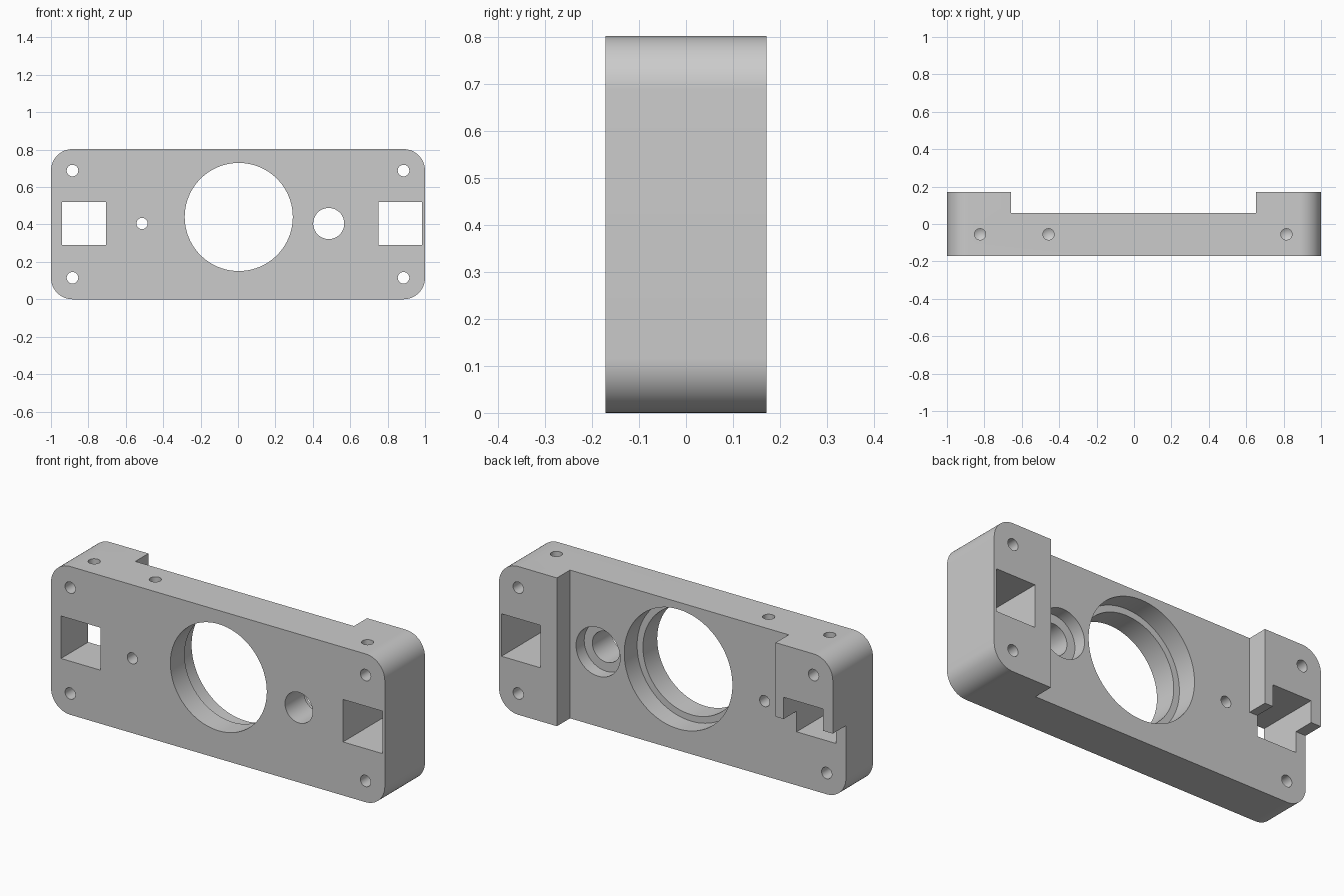
import bpy, bmesh, math
from mathutils import Matrix, Vector

cube = bpy.data.objects.get("Cube")
if cube:
    bpy.data.objects.remove(cube, do_unlink=True)

HEIGHT = 0.803
FRONT, WEB, BACK = -0.172, 0.06, 0.172
CORNER = 0.115
OVER = 0.05          # how far cutters reach past the surface


def link(name, bm):
    bmesh.ops.recalc_face_normals(bm, faces=bm.faces)
    mesh = bpy.data.meshes.new(name)
    bm.to_mesh(mesh)
    bm.free()
    obj = bpy.data.objects.new(name, mesh)
    bpy.context.collection.objects.link(obj)
    return obj


def box(name, x, y, z):
    bm = bmesh.new()
    bmesh.ops.create_cube(bm, size=1)
    for v in bm.verts:
        v.co = [lo + (c + 0.5) * (hi - lo) for c, (lo, hi) in zip(v.co, (x, y, z))]
    return link(name, bm)


def bore(name, profile, origin, direction, segments):
    """Solid of revolution from (radius, depth) pairs, sunk along a direction."""
    bm = bmesh.new()
    rings = []
    for radius, depth in profile:
        angles = [2 * math.pi * i / segments for i in range(segments)]
        if radius == 0:
            rings.append([bm.verts.new((0, 0, depth))])
        else:
            rings.append([bm.verts.new((radius * math.cos(a), radius * math.sin(a), depth))
                          for a in angles])
    bm.faces.new(rings[0])
    for a, b in zip(rings, rings[1:]):
        for i in range(segments):
            j = (i + 1) % segments
            if len(b) == 1:
                bm.faces.new((a[i], a[j], b[0]))
            else:
                bm.faces.new((a[i], a[j], b[j], b[i]))
    if len(rings[-1]) > 1:
        bm.faces.new(rings[-1])
    turn = Vector((0, 0, 1)).rotation_difference(Vector(direction)).to_matrix().to_4x4()
    bmesh.ops.transform(bm, matrix=Matrix.Translation(origin) @ turn, verts=bm.verts)
    return link(name, bm)


def back_bore(name, x, z, radius, wide=0, sink=0, segments=32):
    """Through hole drilled from the back, with an optional counterbore."""
    start = BACK + OVER
    end = start - FRONT + OVER
    step = start - WEB + sink
    profile = [(radius, 0), (radius, end)]
    if wide:
        profile = [(wide, 0), (wide, step), (radius, step), (radius, end)]
    return bore(name, profile, (x, start, z), (0, -1, 0), segments)


# Rounded slab
bm = bmesh.new()
outline = []
STEPS = 16
for quarter, (cx, cz) in enumerate([(1 - CORNER, HEIGHT - CORNER), (CORNER - 1, HEIGHT - CORNER),
                                    (CORNER - 1, CORNER), (1 - CORNER, CORNER)]):
    for i in range(STEPS + 1):
        a = math.pi / 2 * (quarter + i / STEPS)
        outline.append(bm.verts.new((cx + CORNER * math.cos(a), FRONT, cz + CORNER * math.sin(a))))
face = bm.faces.new(outline)
grown = bmesh.ops.extrude_face_region(bm, geom=[face])["geom"]
bmesh.ops.translate(bm, vec=(0, BACK - FRONT, 0),
                    verts=[g for g in grown if isinstance(g, bmesh.types.BMVert)])
body = link("mounting_plate", bm)

# Recess between the end blocks, and the cut away lower half of the right block
through = (FRONT - OVER, BACK + OVER)
behind = (WEB, BACK + OVER)
cutters = [
    box("centre_recess_cutter", (-0.657, 0.653), behind, (-OVER, HEIGHT + OVER)),
    box("lower_block_cutter", (-1 - OVER, -0.6), behind, (-OVER, 0.402)),
    box("right_window_cutter", (-0.94, -0.705), through, (0.29, 0.52)),
    box("left_window_cutter", (0.75, 0.985), through, (0.29, 0.52)),
    # Holes from front to back
    back_bore("main_bore_cutter", 0.004, 0.44, 0.289, 0.324, 0.11, 96),
    back_bore("left_bore_cutter", 0.485, 0.405, 0.083, 0.132, 0.07, 64),
    back_bore("right_pin_hole_cutter", -0.513, 0.405, 0.03),
]
for x in (-0.885, 0.885):
    for z in (CORNER, HEIGHT - CORNER):
        cutters.append(back_bore("corner_hole_cutter", x, z, 0.031))

# Blind drilled holes in the top edge, with pointed ends
for x in (-0.823, -0.457, 0.815):
    drill = [(0.03, 0), (0.03, OVER + 0.2), (0, OVER + 0.218)]
    cutters.append(bore("top_hole_cutter", drill, (x, -0.055, HEIGHT + OVER), (0, 0, -1), 32))

# Cut the slab
bpy.context.view_layer.objects.active = body
for cutter in cutters:
    cutter.hide_render = True
    mod = body.modifiers.new(cutter.name, "BOOLEAN")
    mod.operation = "DIFFERENCE"
    mod.solver = "EXACT"
    mod.object = cutter
    bpy.ops.object.modifier_apply(modifier=mod.name)
for cutter in cutters:
    bpy.data.objects.remove(cutter, do_unlink=True)

# Grey finish
grey = bpy.data.materials.new("plain_grey")
grey.use_nodes = True
colour = (0.6, 0.6, 0.6, 1)
grey.diffuse_color = colour
grey.node_tree.nodes["Principled BSDF"].inputs["Base Color"].default_value = colour
body.data.materials.clear()
body.data.materials.append(grey)

bpy.ops.object.select_all(action="DESELECT")
body.select_set(True)
bpy.ops.object.shade_smooth_by_angle(angle=math.radians(25))
